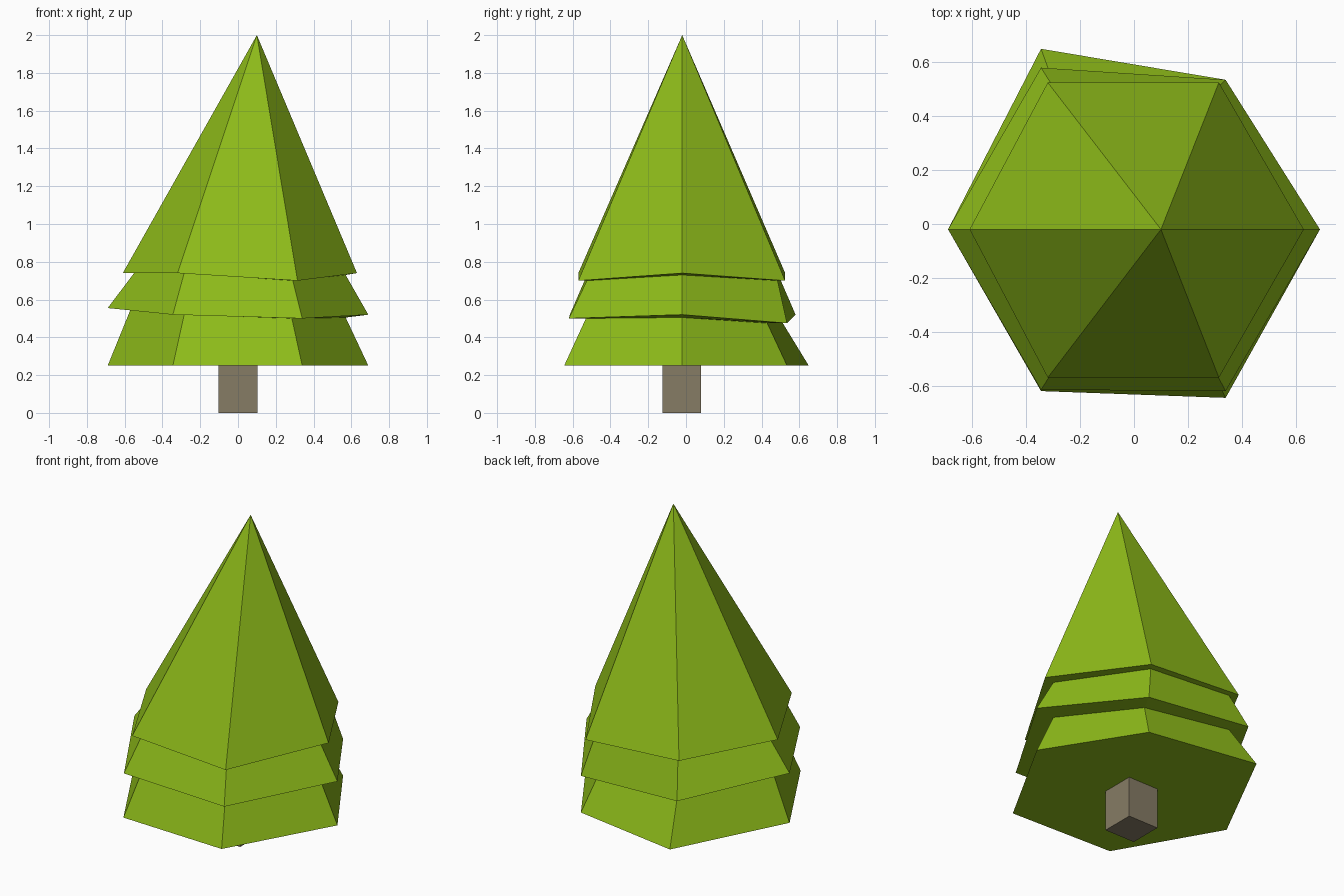
import bpy
import bmesh

if "Cube" in bpy.data.objects:
    bpy.data.objects.remove(bpy.data.objects["Cube"])


def paint(obj, name, color):
    mat = bpy.data.materials.new(name)
    mat.diffuse_color = color
    mat.use_nodes = True
    mat.node_tree.nodes["Principled BSDF"].inputs["Base Color"].default_value = mat.diffuse_color
    obj.data.materials.append(mat)


def make_object(name, bm):
    bmesh.ops.recalc_face_normals(bm, faces=bm.faces[:])
    mesh = bpy.data.meshes.new(name)
    bm.to_mesh(mesh)
    bm.free()
    obj = bpy.data.objects.new(name, mesh)
    bpy.context.collection.objects.link(obj)
    return obj


# Foliage: irregular six-sided rings, counter-clockwise from +x, bottom to top
rings = [
    # lower skirt rim
    [(.69, -.02, .25), (.34, .535, .25), (-.345, .65, .25),
     (-.69, -.02, .25), (-.345, -.62, .25), (.34, -.645, .25)],
    # lower skirt neck
    [(.57, -.02, .505), (.285, .43, .475), (-.285, .485, .52),
     (-.57, -.02, .545), (-.285, -.52, .52), (.285, -.53, .50)],
    # middle skirt rim
    [(.69, -.02, .52), (.34, .535, .475), (-.345, .58, .52),
     (-.69, -.02, .555), (-.345, -.615, .52), (.34, -.62, .50)],
    # middle skirt neck
    [(.57, -.02, .73), (.285, .485, .70), (-.285, .485, .74),
     (-.55, -.02, .74), (-.285, -.52, .74), (.29, -.525, .70)],
    # top cone rim
    [(.63, -.02, .74), (.315, .525, .70), (-.32, .525, .74),
     (-.61, -.02, .74), (-.32, -.57, .74), (.315, -.57, .70)],
]
bm = bmesh.new()
loops = [[bm.verts.new(p) for p in ring] for ring in rings]
bm.faces.new(loops[0][::-1])
for low, high in zip(loops, loops[1:]):
    for i in range(6):
        j = (i + 1) % 6
        bm.faces.new((low[i], low[j], high[j], high[i]))

# Off-centre tip
tip = bm.verts.new((.1, -.02, 2))
for i in range(6):
    bm.faces.new((loops[-1][i], loops[-1][(i + 1) % 6], tip))
foliage = make_object("foliage", bm)
paint(foliage, "leaf_green", (.27, .50, .01, 1))

# Trunk: square post
bm = bmesh.new()
bmesh.ops.create_cube(bm, size=1)
bmesh.ops.scale(bm, vec=(.205, .205, .25), verts=bm.verts[:])
bmesh.ops.translate(bm, vec=(0, -.022, .125), verts=bm.verts[:])
trunk = make_object("trunk", bm)
paint(trunk, "bark", (.24, .20, .13, 1))
